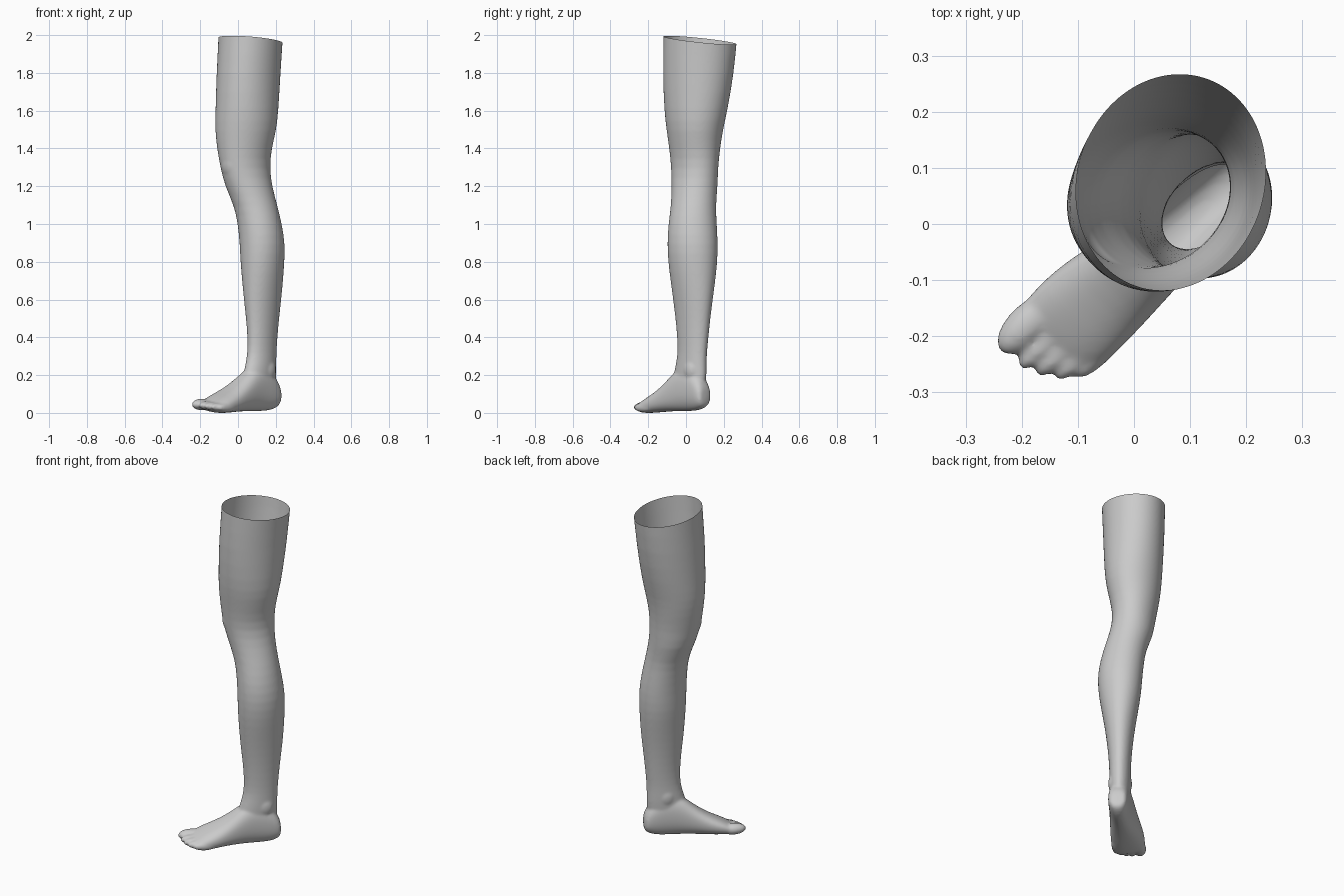
import bpy, bmesh, math
from mathutils import Vector, Matrix

if "Cube" in bpy.data.objects:
    bpy.data.objects.remove(bpy.data.objects["Cube"], do_unlink=True)

SIDES = 28
TURN = Matrix.Rotation(math.radians(45), 4, 'Z')


def place(back, inner, z):
    """Leg axes (back, inner, up) to world space."""
    return TURN @ Vector((back, inner, z))


def loft(bm, rings):
    """Closed skin through a list of point rings."""
    loops = [[bm.verts.new(p) for p in ring] for ring in rings]
    for a, b in zip(loops, loops[1:]):
        for i in range(SIDES):
            j = (i + 1) % SIDES
            bm.faces.new((a[i], a[j], b[j], b[i]))
    bm.faces.new(loops[0][::-1])
    bm.faces.new(loops[-1])


def ellipse(power=1.0):
    for i in range(SIDES):
        t = 2 * math.pi * i / SIDES
        c, s = math.cos(t), math.sin(t)
        yield (math.copysign(abs(c) ** power, c), math.copysign(abs(s) ** power, s))


def blob(bm, centre, size):
    m = Matrix.Translation(place(*centre)) @ TURN @ Matrix.Diagonal((*size, 1))
    bmesh.ops.create_icosphere(bm, subdivisions=3, radius=1, matrix=m)


bm = bmesh.new()

# Thigh, knee, calf and ankle:
# height, centre back, centre inner, half depth, half width, skew
shaft = [
    (2.2, .115, .007, .20, .178, .026), (2.0, .102, .006, .193, .174, .024),
    (1.8, .085, .007, .191, .168, .018), (1.6, .07, .003, .176, .159, 0),
    (1.5, .061, .004, .164, .148, -.013), (1.4, .056, .009, .148, .130, -.009),
    (1.3, .059, .006, .140, .114, -.006), (1.2, .073, -.008, .128, .119, -.003),
    (1.1, .095, -.04, .119, .115, .004), (1.0, .107, -.058, .125, .122, .012),
    (.9, .116, -.067, .132, .123, .014), (.8, .117, -.066, .131, .116, .013),
    (.7, .118, -.066, .125, .10, .009), (.6, .118, -.066, .117, .084, .005),
    (.5, .118, -.066, .105, .071, .004), (.4, .117, -.066, .096, .062, .003),
    (.32, .113, -.066, .093, .058, 0), (.26, .105, -.066, .1, .059, 0),
    (.2, .095, -.066, .112, .058, 0), (.1, .095, -.067, .1, .05, 0),
]
loft(bm, [[place(b + c * hb, n + s * hn + c * skew, z) for c, s in ellipse()]
          for z, b, n, hb, hn, skew in shaft])

# Foot from heel to toe roots: centre back, centre inner, half width, bottom, top
foot = [
    (.222, -.072, .036, .055, .125), (.208, -.072, .05, .034, .17), (.16, -.07, .058, .018, .23),
    (.10, -.067, .062, .015, .26), (.04, -.064, .067, .014, .255), (-.02, -.06, .074, .012, .207),
    (-.08, -.055, .082, .009, .158), (-.14, -.05, .09, .004, .12), (-.20, -.048, .092, .002, .092),
    (-.24, -.046, .086, .004, .07), (-.265, -.038, .07, .012, .056),
]
rings = []
for b, n, h, low, high in foot:
    tilt = .13 * min(1, max(0, (.1 - b) / .25))    # inner edge is raised
    rings.append([place(b, n + c * h, (low + high) / 2 + s * (high - low) / 2
                        + tilt * (c * h + .04)) for c, s in ellipse(.85)])
loft(bm, rings)

# Toes
for tip, n, r in [(-.331, .008, .036), (-.327, -.037, .023), (-.315, -.068, .022),
                  (-.295, -.097, .022), (-.27, -.119, .021)]:
    blob(bm, (tip + .07, n, .034 + .13 * (n + .12)), (.07, r, r * .5 + .014))

# Ankle bones and kneecap
blob(bm, (.13, -.103, .235), (.045, .026, .055))
blob(bm, (.10, -.028, .25), (.045, .026, .055))
blob(bm, (-.02, .012, 1.33), (.065, .075, .1))

bmesh.ops.recalc_face_normals(bm, faces=bm.faces)
rough = bpy.data.meshes.new("leg_rough")
bm.to_mesh(rough)
bm.free()
leg = bpy.data.objects.new("leg", rough)
bpy.context.collection.objects.link(leg)

# Fuse the parts into one smooth skin
leg.modifiers.new("round", 'SUBSURF').levels = 1
fuse = leg.modifiers.new("fuse", 'REMESH')
fuse.mode = 'VOXEL'
fuse.voxel_size = .006
soft = leg.modifiers.new("soften", 'SMOOTH')
soft.factor = .5
soft.iterations = 14
bpy.context.view_layer.update()
deps = bpy.context.evaluated_depsgraph_get()
skin = bpy.data.meshes.new_from_object(leg.evaluated_get(deps))
leg.modifiers.clear()
leg.data = skin
skin.name = "leg"

# Open the thigh with a slanted cut and stand the sole on the floor
bm = bmesh.new()
bm.from_mesh(skin)
bmesh.ops.translate(bm, verts=bm.verts, vec=(0, 0, -min(v.co.z for v in bm.verts)))
bmesh.ops.bisect_plane(bm, geom=bm.verts[:] + bm.edges[:] + bm.faces[:],
                       plane_co=(0, 0, 1.985), plane_no=(.07, .1, 1), clear_outer=True)
for f in bm.faces:
    f.smooth = True
bm.to_mesh(skin)
bm.free()

# Plain grey skin
grey = bpy.data.materials.new("light_grey")
grey.use_nodes = True
colour = (.6, .6, .6, 1)
grey.diffuse_color = colour
grey.node_tree.nodes["Principled BSDF"].inputs["Base Color"].default_value = colour
skin.materials.clear()
skin.materials.append(grey)
